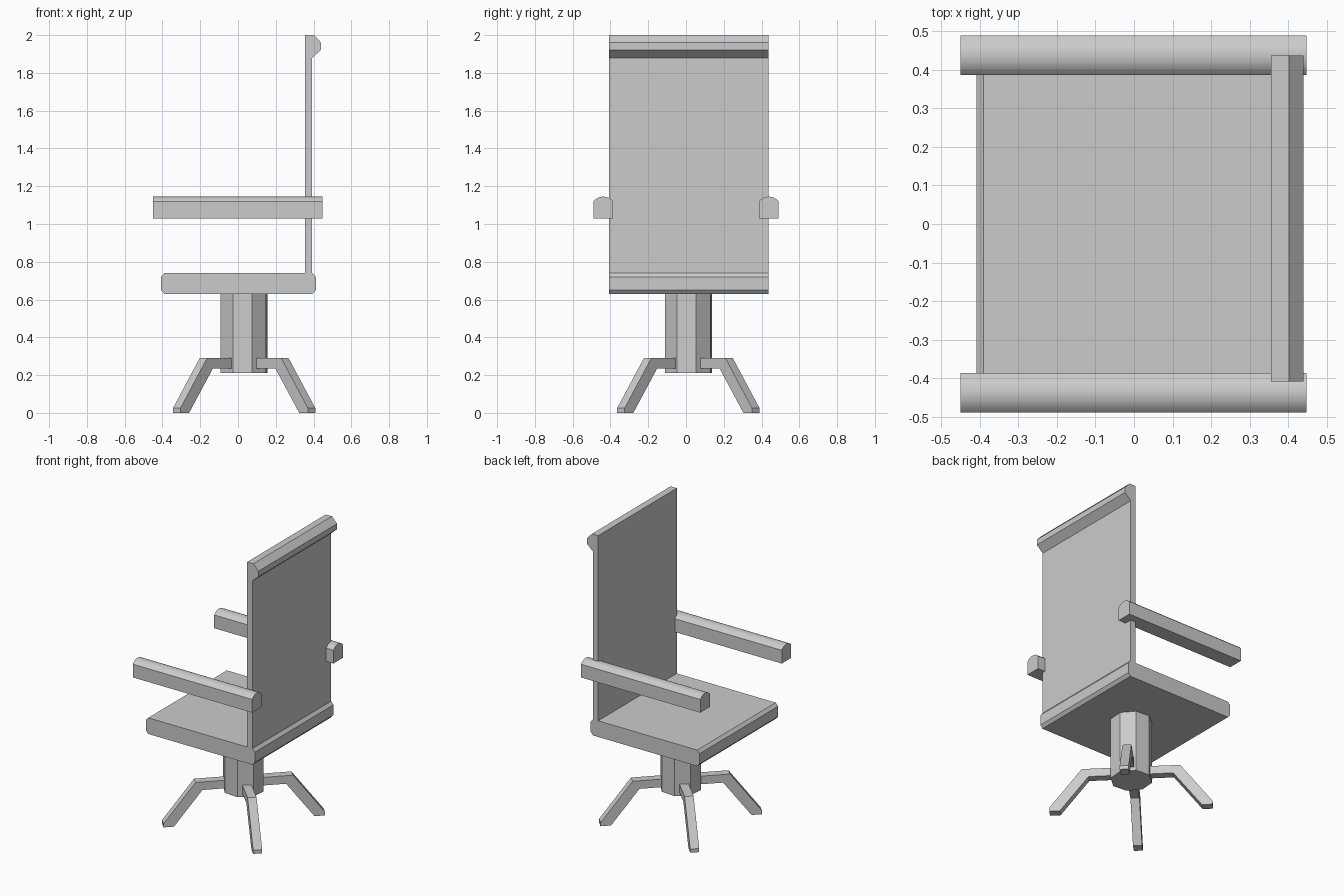
import bpy, bmesh
from math import sin, cos, atan, pi, radians
from mathutils import Matrix, Vector

if "Cube" in bpy.data.objects:
    bpy.data.objects.remove(bpy.data.objects["Cube"])

CENTRE = Vector((0.0325, 0.0125, 0))   # swivel axis


def add_object(name, bm):
    bmesh.ops.recalc_face_normals(bm, faces=bm.faces)
    mesh = bpy.data.meshes.new(name)
    bm.to_mesh(mesh)
    bm.free()
    obj = bpy.data.objects.new(name, mesh)
    bpy.context.collection.objects.link(obj)
    return obj


def extrude_profile(name, profile, to_3d, start, end, matrix=Matrix()):
    """Closed prism: profile points mapped by to_3d(a, b, depth)."""
    bm = bmesh.new()
    face = bm.faces.new([bm.verts.new(to_3d(a, b, start)) for a, b in profile])
    shift = to_3d(0, 0, end) - to_3d(0, 0, start)
    top = bmesh.ops.extrude_face_region(bm, geom=[face], use_keep_orig=True)["geom"]
    bmesh.ops.translate(bm, vec=shift, verts=[v for v in top if isinstance(v, bmesh.types.BMVert)])
    bm.transform(matrix)
    return add_object(name, bm)


def side(x, z, y):
    return Vector((x, y, z))


def across(y, z, x):
    return Vector((x, y, z))


def upright(x, y, z):
    return Vector((x, y, z))


# Seat slab with chamfered front and rear edges
seat = [(-0.39, 0.63), (0.395, 0.63), (0.412, 0.65), (0.412, 0.72),
        (0.395, 0.74), (-0.39, 0.74), (-0.408, 0.72), (-0.408, 0.65)]
extrude_profile("seat", seat, side, -0.408, 0.437)

# Tall backrest with a rolled top rail behind it
back = [(0.355, 0.74), (0.393, 0.74), (0.393, 1.88), (0.44, 1.922),
        (0.44, 1.96), (0.402, 2.0), (0.355, 2.0)]
extrude_profile("backrest", back, side, -0.408, 0.437)

# Armrests with a shallow rounded top
half, rise, spring = 0.051, 0.025, 1.12
radius = (half ** 2 + rise ** 2) / (2 * rise)
sweep = 2 * atan(rise / half)
arc = []
for i in range(9):
    a = sweep * (1 - i / 4)
    arc.append((radius * sin(a), spring + rise - radius + radius * cos(a)))
for name, y in (("armrest_front", -0.438), ("armrest_rear", 0.438)):
    profile = [(y - half, 1.03), (y + half, 1.03)] + [(y + p, z) for p, z in arc]
    arm = extrude_profile(name, profile, across, -0.45, 0.448)
    bpy.context.view_layer.objects.active = arm
    arm.select_set(True)
    bpy.ops.object.shade_smooth_by_angle(angle=radians(30))
    arm.select_set(False)

# Octagonal column, slightly turned
octagon = [(0.1305 * cos(radians(18) + i * pi / 4),
            0.1305 * sin(radians(18) + i * pi / 4)) for i in range(8)]
extrude_profile("column", octagon, upright, 0.21, 0.63, Matrix.Translation(CENTRE))

# Four bent legs on the diagonals
leg = [(0.08, 0.29), (0.305, 0.29), (0.505, 0.025), (0.505, 0.0),
       (0.44, 0.0), (0.262, 0.235), (0.08, 0.235)]
for i in range(4):
    turn = Matrix.Translation(CENTRE) @ Matrix.Rotation(pi / 4 + i * pi / 2, 4, 'Z')
    extrude_profile(f"leg_{i + 1}", leg, side, -0.028, 0.028, turn)
